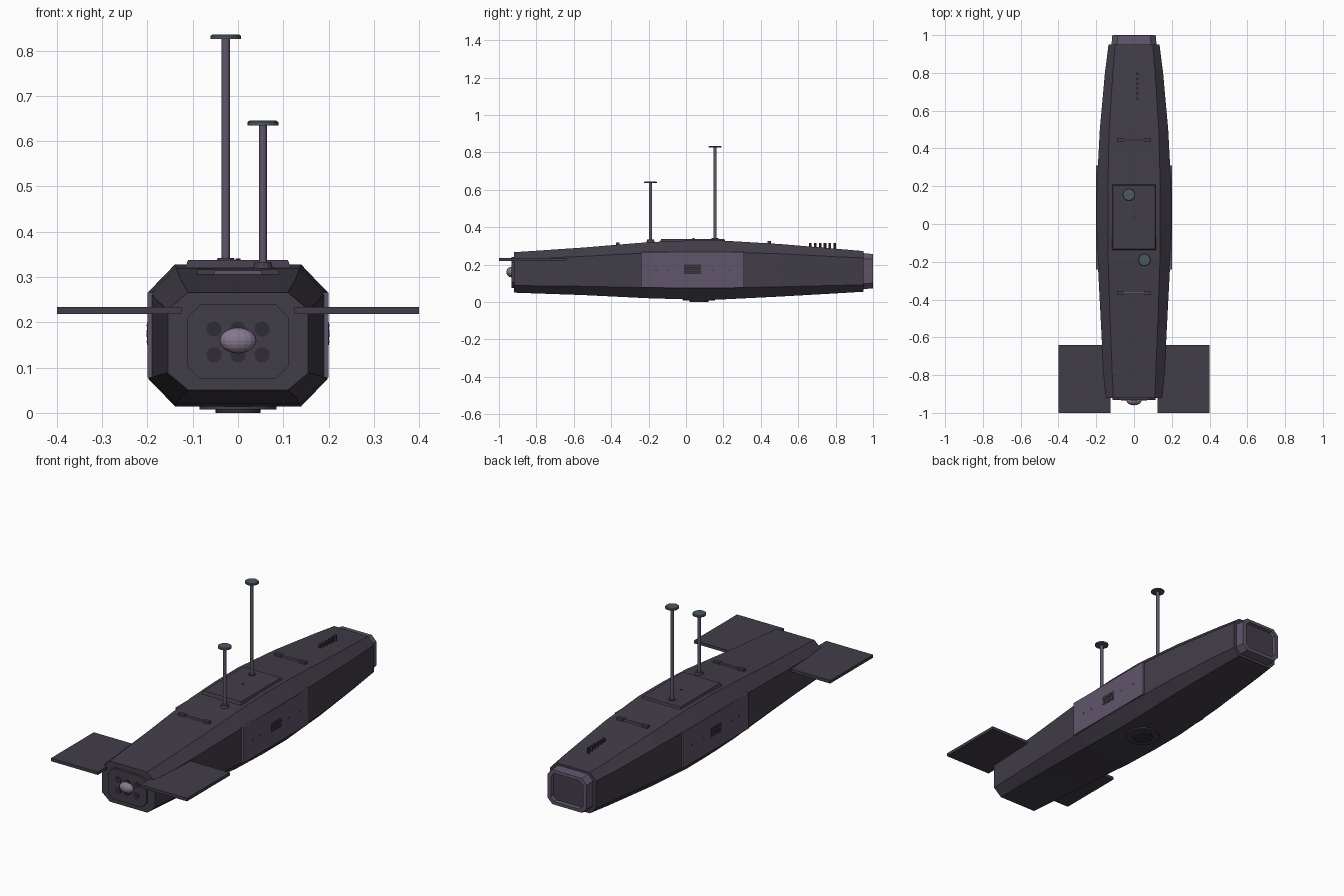
import bpy, bmesh, math
from mathutils import Vector

if "Cube" in bpy.data.objects:
    bpy.data.objects.remove(bpy.data.objects["Cube"])


def mat(name, c):
    m = bpy.data.materials.new(name)
    m.diffuse_color = (*c, 1)
    m.use_nodes = True
    m.node_tree.nodes["Principled BSDF"].inputs["Base Color"].default_value = m.diffuse_color
    return m


DARK = mat("dark_hull", (0.055, 0.047, 0.066))
PANEL = mat("plum_panel", (0.115, 0.09, 0.145))
BLACK = mat("recess_black", (0.03, 0.027, 0.035))
TEAL = mat("teal_cap", (0.07, 0.1, 0.12))
LENS = mat("lens_mauve", (0.24, 0.19, 0.28))


def finish(bm, name, m):
    bmesh.ops.recalc_face_normals(bm, faces=bm.faces)
    me = bpy.data.meshes.new(name)
    bm.to_mesh(me)
    bm.free()
    ob = bpy.data.objects.new(name, me)
    bpy.context.collection.objects.link(ob)
    me.materials.append(m)
    return ob


def octagon(y, w, z0, z1, cx, cz):
    """Chamfered rectangle in the xz plane."""
    return [Vector((x, y, z)) for x, z in (
        (w - cx, z1), (w, z1 - cz), (w, z0 + cz), (w - cx, z0),
        (cx - w, z0), (-w, z0 + cz), (-w, z1 - cz), (cx - w, z1))]


def loft(name, rings, m):
    bm = bmesh.new()
    loops = [[bm.verts.new(p) for p in r] for r in rings]
    n = len(loops[0])
    for a, b in zip(loops, loops[1:]):
        for i in range(n):
            j = (i + 1) % n
            bm.faces.new((a[i], a[j], b[j], b[i]))
    bm.faces.new(loops[0])
    bm.faces.new(loops[-1])
    return finish(bm, name, m)


def box(name, lo, hi, m, taper=0):
    bm = bmesh.new()
    bmesh.ops.create_cube(bm, size=1)
    lo, hi = Vector(lo), Vector(hi)
    for v in bm.verts:
        top = v.co.z > 0
        v.co = Vector((lo[i] + (v.co[i] + 0.5) * (hi[i] - lo[i]) for i in range(3)))
        if top and taper:
            v.co.x -= math.copysign(taper, v.co.x - (lo.x + hi.x) / 2)
            v.co.y -= math.copysign(taper, v.co.y - (lo.y + hi.y) / 2)
    return finish(bm, name, m)


def tube(name, a, b, r, m, r2=None, n=12):
    """Cylinder or cone from point a to point b."""
    a, b = Vector(a), Vector(b)
    bm = bmesh.new()
    bmesh.ops.create_cone(bm, cap_ends=True, segments=n, radius1=r,
                          radius2=r if r2 is None else r2, depth=(b - a).length)
    q = Vector((0, 0, 1)).rotation_difference(b - a)
    for v in bm.verts:
        v.co = q @ v.co + (a + b) / 2
    return finish(bm, name, m)


# Hull: y, half width, bottom, top, chamfer x, chamfer z
stations = [(-0.92, 0.155, 0.05, 0.266, 0.045, 0.038),
            (-0.55, 0.174, 0.037, 0.291, 0.049, 0.047),
            (-0.2, 0.192, 0.02, 0.32, 0.055, 0.057),
            (0.0, 0.198, 0.014, 0.328, 0.06, 0.061),
            (0.2, 0.197, 0.014, 0.328, 0.058, 0.061),
            (0.5, 0.181, 0.029, 0.31, 0.05, 0.052),
            (0.8, 0.154, 0.046, 0.285, 0.042, 0.043),
            (0.95, 0.135, 0.055, 0.272, 0.036, 0.036)]
loft("hull", [octagon(*s) for s in stations], DARK)

# Front plate with six ports and a central lens
loft("front_plate", [octagon(-0.915, 0.113, 0.075, 0.24, 0.03, 0.03),
                     octagon(-0.932, 0.113, 0.075, 0.24, 0.03, 0.03)], DARK)
for x in (-0.053, 0, 0.053):
    for z in (0.128, 0.185):
        tube("front_port", (x, -0.92, z), (x, -0.934, z), 0.017, BLACK, n=16)
bm = bmesh.new()
bmesh.ops.create_uvsphere(bm, u_segments=16, v_segments=10, radius=1)
bmesh.ops.scale(bm, vec=(0.04, 0.025, 0.028), verts=bm.verts)
bmesh.ops.translate(bm, vec=(0, -0.935, 0.16), verts=bm.verts)
finish(bm, "front_lens", LENS)

# Rear cap: octagonal frame with a recessed dark face
loft("rear_cap", [octagon(0.94, 0.12, 0.068, 0.262, 0.03, 0.03),
                  octagon(0.999, 0.115, 0.073, 0.256, 0.028, 0.028),
                  octagon(1.0, 0.095, 0.09, 0.24, 0.02, 0.02),
                  octagon(0.985, 0.09, 0.094, 0.236, 0.018, 0.018)], PANEL)
loft("rear_window", [octagon(0.98, 0.088, 0.096, 0.234, 0.018, 0.018),
                     octagon(0.987, 0.088, 0.096, 0.234, 0.018, 0.018)], DARK)

# Mirrored side parts: fins, flank panels, grilles, bolts
for s, side in ((-1, "left"), (1, "right")):
    def sx(x0, x1):
        return sorted((s * x0, s * x1))
    a, b = sx(0.125, 0.4)
    box(side + "_fin", (a, -1, 0.218), (b, -0.64, 0.234), DARK)
    a, b = sx(0.17, 0.2)
    box(side + "_flank_panel", (a, -0.24, 0.078), (b, 0.31, 0.266), PANEL)
    a, b = sx(0.19, 0.2008)
    box(side + "_grille", (a, -0.01, 0.15), (b, 0.08, 0.2), BLACK)
    a, b = sx(0.195, 0.2018)
    for i in range(4):
        z = 0.157 + i * 0.012
        box(side + "_grille_slat", (a, -0.008, z - 0.002), (b, 0.078, z + 0.002), DARK)
    for y in (-0.16, -0.1, 0.14, 0.235):
        tube(side + "_panel_bolt", (s * 0.195, y, 0.172), (s * 0.202, y, 0.172), 0.005, DARK, n=8)

# Deck plate with a centre bolt
box("deck_plate", (-0.118, -0.14, 0.318), (0.118, 0.213, 0.338), DARK, taper=0.008)
tube("deck_bolt", (0, 0.04, 0.335), (0, 0.04, 0.341), 0.006, BLACK, n=8)

# Masts: x, y, base z, top z
for name, x, y, z0, z1, base in (("tall_mast", -0.027, 0.155, 0.33, 0.835, 0.342),
                                 ("short_mast", 0.055, -0.19, 0.315, 0.645, 0.333)):
    tube(name, (x, y, z0), (x, y, z1 - 0.005), 0.009, PANEL)
    tube(name + "_collar", (x, y, z0 - 0.005), (x, y, base), 0.025, DARK, r2=0.018)
    tube(name + "_cap", (x, y, z1 - 0.01), (x, y, z1 - 0.003), 0.034, TEAL, n=16)
    tube(name + "_cap_top", (x, y, z1 - 0.003), (x, y, z1), 0.034, TEAL, r2=0.03, n=16)

# Deck handles
for y, z in ((0.445, 0.312), (-0.365, 0.303)):
    for s in (-1, 1):
        a, b = sorted((s * 0.052, s * 0.09))
        box("handle_foot", (a, y - 0.009, z - 0.008), (b, y + 0.009, z + 0.014), DARK)
    box("handle_bar", (-0.056, y - 0.005, z + 0.001), (0.056, y + 0.005, z + 0.011), PANEL)

# Row of studs on the rear deck
for i in range(6):
    y = 0.665 + i * 0.026
    tube("deck_stud", (0.017, y, 0.278), (0.017, y, 0.316), 0.007, DARK, n=8)

# Belly hatch
tube("belly_ring", (0, 0.07, 0.02), (0, 0.07, 0.007), 0.085, DARK, n=24)
tube("belly_hatch", (0, 0.07, 0.01), (0, 0.07, 0.0), 0.05, BLACK, n=24)
